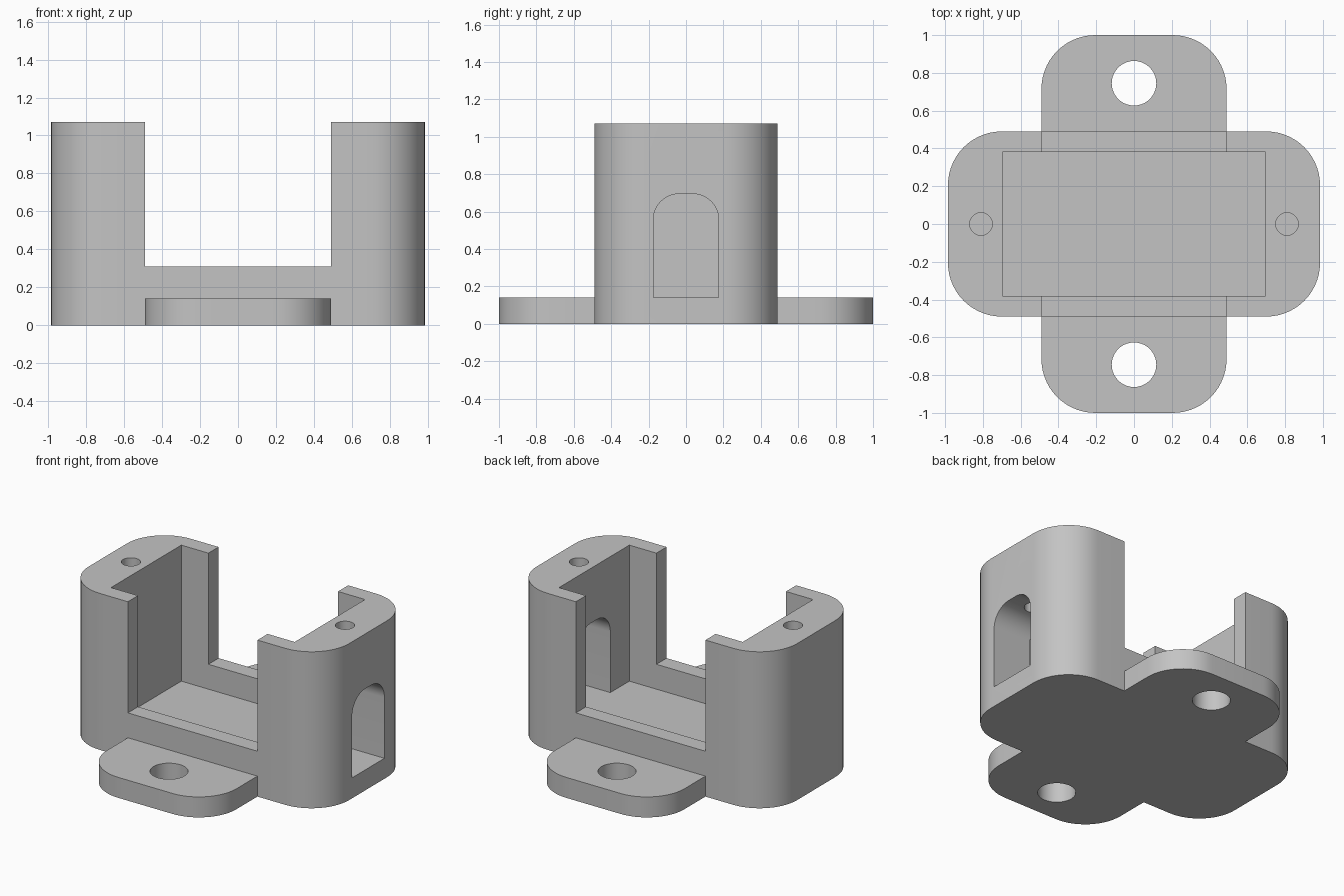
import bpy, bmesh, math
from mathutils import Matrix, Vector

if "Cube" in bpy.data.objects:
    bpy.data.objects.remove(bpy.data.objects["Cube"], do_unlink=True)

grey = bpy.data.materials.new("plain grey")
grey.use_nodes = True
GREY = (0.55, 0.55, 0.55, 1)
grey.diffuse_color = GREY
grey.node_tree.nodes["Principled BSDF"].inputs["Base Color"].default_value = GREY


def rounded(x0, x1, y0, y1, r_low, r_high, steps=14):
    """Rectangle outline with separate radii for its lower and upper corners."""
    pts = []
    corners = [(x1, y0, -1, 1, r_low), (x1, y1, 0, -1, r_high),
               (x0, y1, 1, -1, r_high), (x0, y0, 2, 1, r_low)]
    for x, y, quarter, dy, r in corners:
        if r == 0:
            pts.append((x, y))
            continue
        cx, cy = x + (-r if x == x1 else r), y + dy * r
        for i in range(steps + 1):
            a = (quarter + i / steps) * math.pi / 2
            pts.append((cx + r * math.cos(a), cy + r * math.sin(a)))
    return pts


def circle(x, y, r, n=40):
    return [(x + r * math.cos(i * math.tau / n), y + r * math.sin(i * math.tau / n))
            for i in range(n)]


def prism(name, outline, low, high, along_x=False):
    """Extrude an outline up z, or sideways along x."""
    bm = bmesh.new()
    face = bm.faces.new([bm.verts.new((x, y, low)) for x, y in outline])
    top = bmesh.ops.extrude_face_region(bm, geom=[face])["geom"]
    bmesh.ops.translate(bm, vec=Vector((0, 0, high - low)),
                        verts=[v for v in top if isinstance(v, bmesh.types.BMVert)])
    if along_x:  # cycle the axes so the outline lies in y and z
        turn = Matrix(((0, 0, 1), (1, 0, 0), (0, 1, 0)))
        bmesh.ops.transform(bm, matrix=turn.to_4x4(), verts=bm.verts)
    bmesh.ops.recalc_face_normals(bm, faces=bm.faces)
    mesh = bpy.data.meshes.new(name)
    bm.to_mesh(mesh)
    bm.free()
    mesh.materials.append(grey)
    obj = bpy.data.objects.new(name, mesh)
    bpy.context.collection.objects.link(obj)
    return obj


def combine(target, tool, operation):
    tool.hide_render = True
    mod = target.modifiers.new(tool.name, "BOOLEAN")
    mod.operation, mod.solver, mod.object = operation, "EXACT", tool
    bpy.context.view_layer.objects.active = target
    bpy.ops.object.modifier_apply(modifier=mod.name)
    bpy.data.objects.remove(tool, do_unlink=True)


HALF, END, FLOOR, TOP = 0.49, 0.985, 0.14, 1.07

# Housing block with the mounting flange running through it
housing = prism("mount_housing", rounded(-END, END, -HALF, HALF, 0.285, 0.285), 0, TOP)
flange = prism("flange", rounded(-HALF, HALF, -1, 1, 0.285, 0.285), 0, FLOOR)
combine(housing, flange, "UNION")

# Pocket, front-to-back notch and arched side opening
pocket = prism("pocket", rounded(-0.695, 0.695, -0.38, 0.38, 0, 0), FLOOR, 1.3)
notch = prism("notch", rounded(-HALF, HALF, -0.7, 0.7, 0, 0), 0.31, 1.3)
arch = prism("arch", rounded(-0.175, 0.175, FLOOR, 0.695, 0, 0.14), 0.6, 1.2, along_x=True)
for cutter in (pocket, notch, arch):
    combine(housing, cutter, "DIFFERENCE")

# Bolt holes in the flange and screw holes in the end walls
for side in (-1, 1):
    combine(housing, prism("bolt_hole", circle(0, side * 0.745, 0.118), -0.2, 0.25), "DIFFERENCE")
    combine(housing, prism("screw_hole", circle(side * 0.81, 0, 0.06, 28), 0.55, 1.3), "DIFFERENCE")

bpy.ops.object.select_all(action="DESELECT")
housing.select_set(True)
bpy.context.view_layer.objects.active = housing
bpy.ops.object.shade_smooth_by_angle(angle=math.radians(30))
